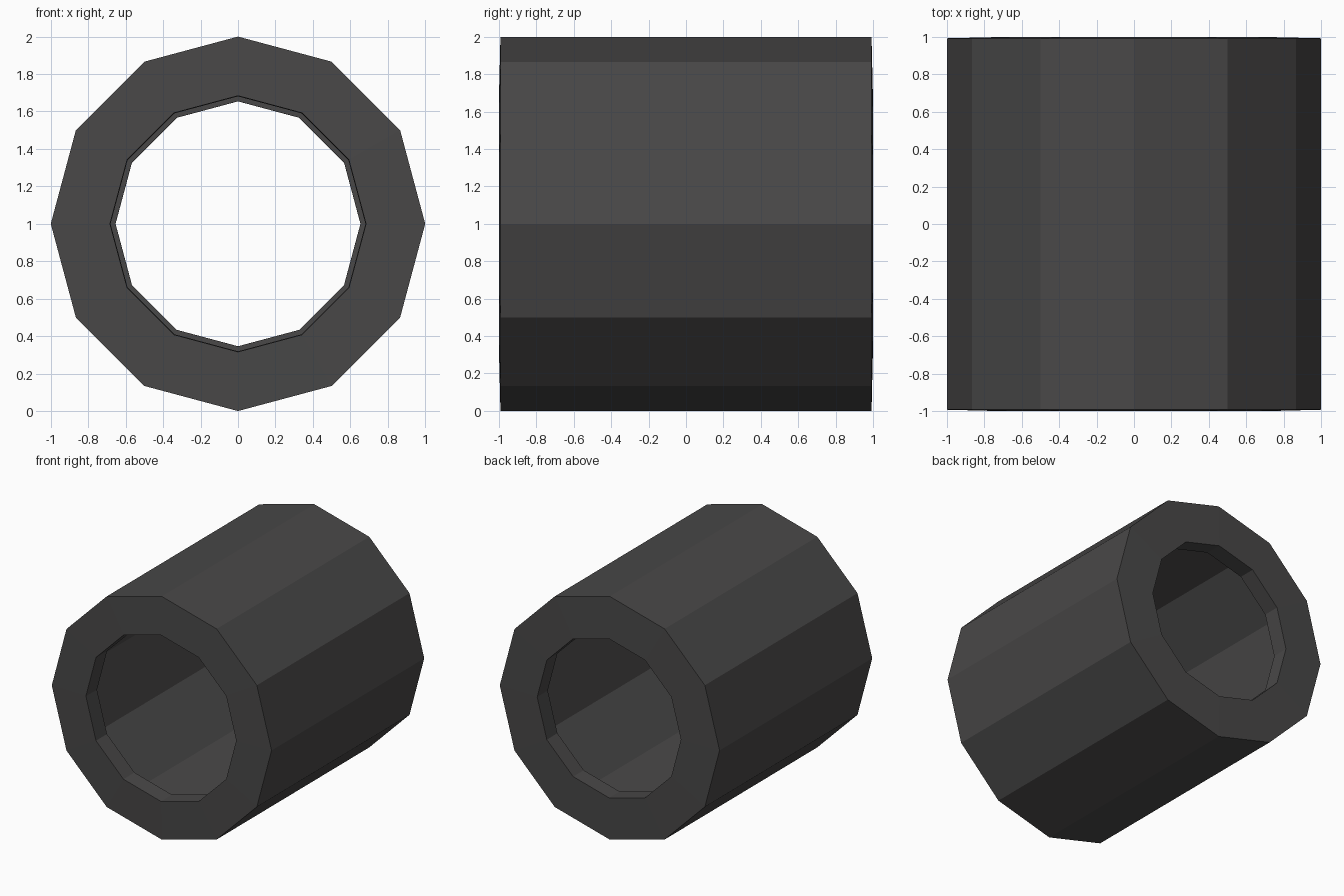
import bpy, bmesh
from math import sin, cos, pi

if "Cube" in bpy.data.objects:
    bpy.data.objects.remove(bpy.data.objects["Cube"])

SIDES = 12
# open cross-section (radius, y) of a thin shell: front lip turned inwards,
# front end, outer wall, back end, back lip turned inwards
PROFILE = [(0.681, -0.86), (0.684, -1.0), (1.0, -0.992),
           (1.0, 0.992), (0.654, 1.0), (0.656, 0.86)]

# tube: revolve the profile around the y axis
bm = bmesh.new()
rings = []
for i in range(SIDES):
    a = 2 * pi * i / SIDES
    rings.append([bm.verts.new((r * cos(a), y, 1 + r * sin(a))) for r, y in PROFILE])
for i in range(SIDES):
    a, b = rings[i], rings[(i + 1) % SIDES]
    for j in range(len(PROFILE) - 1):
        bm.faces.new((a[j], b[j], b[j + 1], a[j + 1]))
bmesh.ops.recalc_face_normals(bm, faces=bm.faces)
mesh = bpy.data.meshes.new("tube")
bm.to_mesh(mesh)
bm.free()
tube = bpy.data.objects.new("tube", mesh)
bpy.context.collection.objects.link(tube)

# dark grey finish
mat = bpy.data.materials.new("dark_grey")
mat.diffuse_color = (0.066, 0.064, 0.064, 1)
mat.use_nodes = True
mat.node_tree.nodes["Principled BSDF"].inputs["Base Color"].default_value = mat.diffuse_color
mesh.materials.append(mat)
